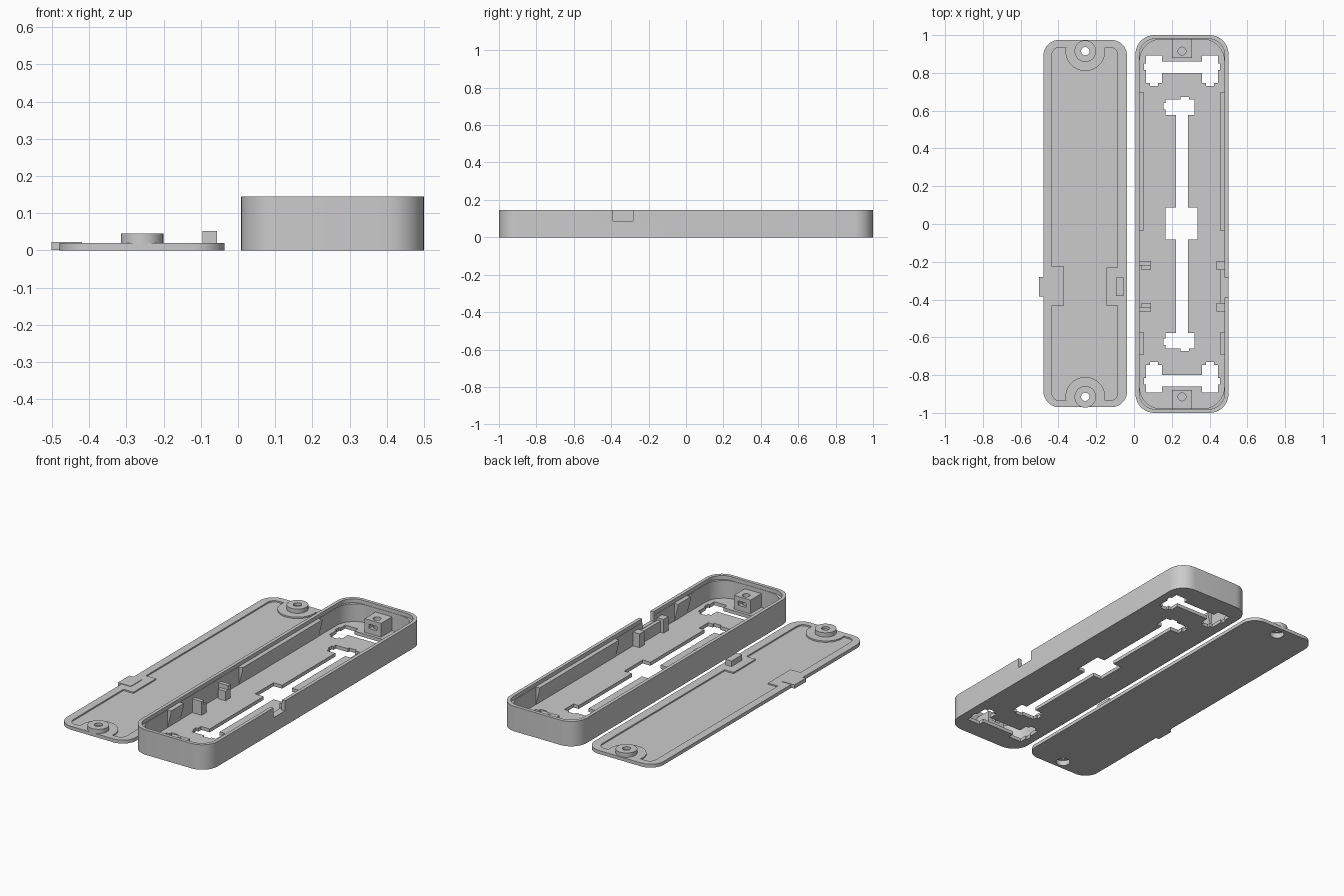
import bpy, bmesh
from math import cos, sin, pi, radians

cube = bpy.data.objects.get("Cube")
if cube:
    bpy.data.objects.remove(cube, do_unlink=True)

GREY = bpy.data.materials.new("light_grey_plastic")
GREY.use_nodes = True
GREY.diffuse_color = (0.6, 0.6, 0.6, 1)
GREY.node_tree.nodes["Principled BSDF"].inputs["Base Color"].default_value = (0.6, 0.6, 0.6, 1)


def extrude(name, outline, vector):
    """Solid made by sweeping a closed outline along a vector."""
    bm = bmesh.new()
    face = bm.faces.new([bm.verts.new(p) for p in outline])
    result = bmesh.ops.extrude_face_region(bm, geom=[face])
    moved = [v for v in result["geom"] if isinstance(v, bmesh.types.BMVert)]
    bmesh.ops.translate(bm, verts=moved, vec=vector)
    bmesh.ops.recalc_face_normals(bm, faces=bm.faces)
    mesh = bpy.data.meshes.new(name)
    bm.to_mesh(mesh)
    bm.free()
    mesh.materials.append(GREY)
    obj = bpy.data.objects.new(name, mesh)
    bpy.context.collection.objects.link(obj)
    return obj


def block(name, x, y, z, r=0, steps=10):
    """Box with optional rounded vertical corners."""
    if r == 0:
        outline = [(x[0], y[0], z[0]), (x[1], y[0], z[0]), (x[1], y[1], z[0]), (x[0], y[1], z[0])]
    else:
        centres = [(x[1] - r, y[1] - r), (x[0] + r, y[1] - r), (x[0] + r, y[0] + r), (x[1] - r, y[0] + r)]
        outline = []
        for q, (cx, cy) in enumerate(centres):
            for i in range(steps + 1):
                a = (q + i / steps) * pi / 2
                outline.append((cx + r * cos(a), cy + r * sin(a), z[0]))
    return extrude(name, outline, (0, 0, z[1] - z[0]))


def disc(name, x, y, r, z, steps=40):
    ring = [(x + r * cos(2 * pi * i / steps), y + r * sin(2 * pi * i / steps), z[0]) for i in range(steps)]
    return extrude(name, ring, (0, 0, z[1] - z[0]))


def activate(obj):
    bpy.ops.object.select_all(action='DESELECT')
    obj.select_set(True)
    bpy.context.view_layer.objects.active = obj


def cut(target, cutter):
    activate(target)
    mod = target.modifiers.new("cut", 'BOOLEAN')
    mod.operation = 'DIFFERENCE'
    mod.solver = 'EXACT'
    mod.object = cutter
    bpy.ops.object.modifier_apply(modifier=mod.name)
    bpy.data.objects.remove(cutter, do_unlink=True)


def span(a, b, s):
    """Interval mirrored by sign s."""
    return tuple(sorted((a * s, b * s)))


# Tray shell: outer body, lid seat and deeper cavity
TX = 0.254
tray = block("tray_shell", (0.008, 0.5), (-1, 1), (0, 0.145), 0.1)
cut(tray, block("seat_cutter", (0.028, 0.48), (-0.98, 0.98), (0.123, 0.2), 0.085))
cut(tray, block("cavity_cutter", (0.03, 0.478), (-0.978, 0.978), (0.02, 0.16), 0.115))
cut(tray, block("notch_cutter", (0.46, 0.6), (-0.39, -0.283), (0.087, 0.2)))

# Floor openings: long slot with a wide middle, and a bracket shape at each end
DEPTH = (-0.05, 0.03)
holes = [((0.222, 0.286), (-0.6, 0.6)), ((0.167, 0.336), (-0.082, 0.088))]
for s in (-1, 1):
    holes += [((0.167, 0.32), span(0.577, 0.66, s)),
              ((0.155, 0.2), span(0.605, 0.64, s)),
              ((0.245, 0.29), span(0.64, 0.673, s)),
              ((0.1, 0.4), span(0.8, 0.86, s))]
    for m in (-1, 1):
        def side(a, b):
            return tuple(sorted((TX + m * a, TX + m * b)))
        holes += [(side(0.107, 0.19), span(0.747, 0.893, s)),
                  (side(0.127, 0.17), span(0.73, 0.78, s)),
                  (side(0.16, 0.2), span(0.815, 0.85, s))]
for hx, hy in holes:
    cut(tray, block("floor_cutter", hx, hy, DEPTH))

parts = [tray]

# Screw posts with a pilot hole and a nut slot
for s, label in ((1, "back"), (-1, "front")):
    post = block(label + "_screw_post", (0.2, 0.306), span(0.878, 0.985, s), (0.01, 0.1))
    cut(post, disc("pilot_cutter", TX, 0.915 * s, 0.021, (0.03, 0.2)))
    cut(post, block("nut_cutter", (TX - 0.025, TX + 0.025), span(0.85, 0.94, s), (0.05, 0.075)))
    parts.append(post)

# Wall ribs, tapering towards the floor
for wall, d, label in ((0.026, 1, "right"), (0.482, -1, "left")):
    for y0, y1, size in ((-0.035, 0.697, "long"), (-0.692, -0.575, "short")):
        profile = [(wall, y0, 0.02), (wall + d * 0.005, y0, 0.02),
                   (wall + d * 0.028, y0, 0.11), (wall + d * 0.028, y0, 0.123), (wall, y0, 0.123)]
        parts.append(extrude(f"{label}_{size}_rib", profile, (0, y1 - y0, 0)))

# Stepped locating pegs on one wall, clip guides on the other
for name, y0, y1, y2 in (("back", -0.243, -0.197, -0.22), ("front", -0.463, -0.418, -0.44)):
    parts.append(block(name + "_peg", (0.04, 0.09), (y0, y1), (0.01, 0.075)))
    step = (y2, y1) if name == "back" else (y0, y2)
    parts.append(block(name + "_peg_step", (0.026, 0.09), step, (0.01, 0.1)))
    parts.append(block(name + "_clip_guide", (0.437, 0.482), (y0, y1), (0.01, 0.1)))
parts.append(block("clip_backing", (0.458, 0.482), (-0.463, -0.197), (0.01, 0.085)))

# Lid plate, with a sunken panel that leaves pads round the screws and clips
LX = -0.258
lid = block("lid_plate", (-0.48, -0.036), (-0.97, 0.975), (0, 0.02), 0.085)
panel = block("panel_cutter", (-0.434, -0.087), (-0.935, 0.935), (0.012, 0.04), 0.04)
for s in (-1, 1):
    cut(panel, disc("pad_cutter", LX, 0.915 * s, 0.105, (0, 0.1)))
cut(panel, block("pad_cutter", (-0.5, -0.37), (-0.432, -0.225), (0, 0.1)))
cut(panel, block("pad_cutter", (-0.145, 0), (-0.432, -0.23), (0, 0.1)))
cut(lid, panel)
parts.append(lid)

# Lid screw collars, drilled and counterbored through the plate
for s, label in ((1, "back"), (-1, "front")):
    y = 0.915 * s
    collar = disc(label + "_collar", LX, y, 0.057, (0.015, 0.045))
    for target in (lid, collar):
        cut(target, disc("bore_cutter", LX, y, 0.038, (-0.05, 0.03)))
    cut(collar, disc("screw_cutter", LX, y, 0.022, (-0.05, 0.1)))
    parts.append(collar)

# Lid clips
parts.append(block("lid_tab", (-0.502, -0.42), (-0.385, -0.28), (0.001, 0.023)))
parts.append(block("lid_catch", (-0.095, -0.056), (-0.38, -0.283), (0.015, 0.052)))

for obj in parts:
    activate(obj)
    bpy.ops.object.shade_smooth_by_angle(angle=radians(30))
